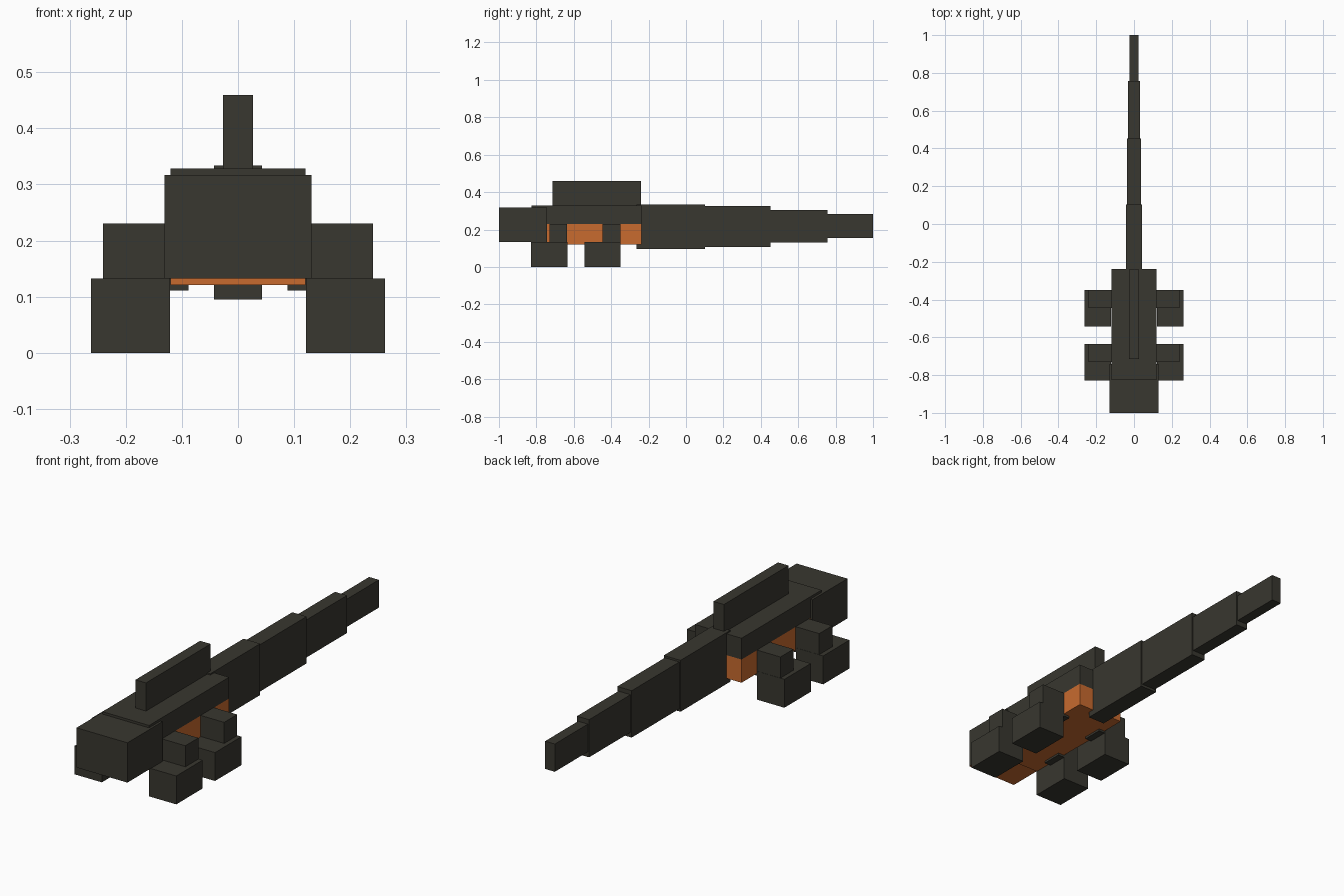
import bpy
import bmesh

if "Cube" in bpy.data.objects:
    bpy.data.objects.remove(bpy.data.objects["Cube"])


def make_material(name, color):
    m = bpy.data.materials.new(name)
    m.diffuse_color = (*color, 1.0)
    m.use_nodes = True
    m.node_tree.nodes["Principled BSDF"].inputs["Base Color"].default_value = m.diffuse_color
    return m


dark = make_material("dark_olive", (0.040, 0.038, 0.029))
orange = make_material("orange", (0.58, 0.145, 0.028))


def box(name, xs, ys, zs, mat=dark, under=None):
    """Box between limits; an optional second material colours its underside."""
    bm = bmesh.new()
    bmesh.ops.create_cube(bm, size=1.0)
    for v in bm.verts:
        for i, (lo, hi) in enumerate((xs, ys, zs)):
            v.co[i] = hi if v.co[i] > 0 else lo
    bm.normal_update()
    mesh = bpy.data.meshes.new(name)
    mesh.materials.append(mat)
    if under:
        mesh.materials.append(under)
        for f in bm.faces:
            f.material_index = 1 if f.normal.z < -0.5 else 0
    bm.to_mesh(mesh)
    bm.free()
    ob = bpy.data.objects.new(name, mesh)
    bpy.context.collection.objects.link(ob)
    return ob


# Head, back, belly and fin
box("head", (-0.131, 0.131), (-1.0, -0.742), (0.132, 0.317), under=orange)
box("back", (-0.12, 0.12), (-0.825, -0.237), (0.229, 0.328))
box("belly", (-0.12, 0.12), (-0.825, -0.237), (0.121, 0.229), orange)
box("back_fin", (-0.027, 0.027), (-0.715, -0.24), (0.32, 0.459))

# Tapering tail: half width, start, end, bottom, top
tail = [
    (0.043, -0.265, 0.102, 0.095, 0.334),
    (0.037, 0.102, 0.452, 0.107, 0.325),
    (0.031, 0.452, 0.757, 0.130, 0.305),
    (0.025, 0.757, 1.0, 0.154, 0.283),
]
for i, (w, y0, y1, z0, z1) in enumerate(tail):
    box(f"tail_{i + 1}", (-w, w), (y0, y1), (z0, z1))

# Four legs: narrow upper leg over a larger foot
for pair, y_back in (("front", -0.635), ("rear", -0.35)):
    for side, s in (("right", 1), ("left", -1)):
        upper = sorted((s * 0.088, s * 0.241))
        foot = sorted((s * 0.121, s * 0.262))
        box(f"{pair}_{side}_upper_leg", upper, (y_back - 0.096, y_back), (0.111, 0.230))
        box(f"{pair}_{side}_foot", foot, (y_back - 0.193, y_back + 0.001), (0.0, 0.132))
